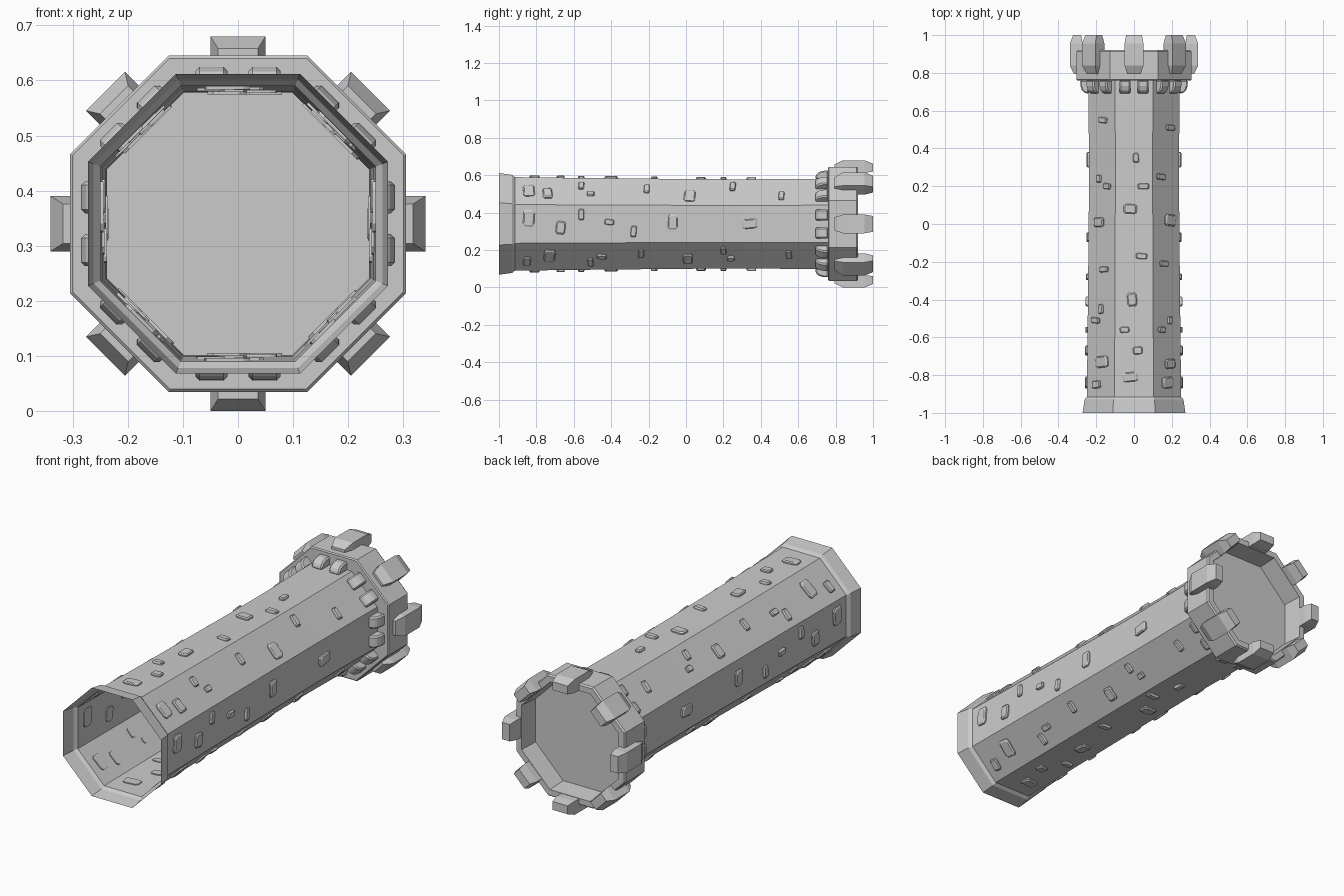
import bpy, bmesh, math, random
from mathutils import Vector

random.seed(4)
default_cube = bpy.data.objects.get("Cube")
if default_cube:
    bpy.data.objects.remove(default_cube)

AXIS_Z = 0.34
EIGHTH = math.pi / 4

stone = bpy.data.materials.new("grey_stone")
stone.use_nodes = True
grey = (0.6, 0.6, 0.6, 1)
stone.diffuse_color = grey
stone.node_tree.nodes["Principled BSDF"].inputs["Base Color"].default_value = grey


def place(angle, out, side, y):
    """Point at a distance out from the tower axis, shifted sideways along a wall."""
    c, s = math.cos(angle), math.sin(angle)
    return Vector((out * c - side * s, y, AXIS_Z + out * s + side * c))


def loft(bm, rings, start_cap=True, end_cap=True):
    """Skin a list of closed rings of points."""
    loops = [[bm.verts.new(p) for p in ring] for ring in rings]
    for a, b in zip(loops, loops[1:]):
        for i in range(len(a)):
            j = (i + 1) % len(a)
            bm.faces.new((a[i], a[j], b[j], b[i]))
    if start_cap:
        bm.faces.new(loops[0][::-1])
    if end_cap:
        bm.faces.new(loops[-1])


def finish(bm, name):
    bmesh.ops.recalc_face_normals(bm, faces=bm.faces[:])
    mesh = bpy.data.meshes.new(name)
    bm.to_mesh(mesh)
    bm.free()
    mesh.materials.append(stone)
    obj = bpy.data.objects.new(name, mesh)
    bpy.context.collection.objects.link(obj)
    return obj


def octagon(y, apothem):
    radius = apothem / math.cos(EIGHTH / 2)
    return [place((k + 0.5) * EIGHTH, radius, 0, y) for k in range(8)]


def octagon_part(name, profile, capped):
    bm = bmesh.new()
    loft(bm, [octagon(y, r) for y, r in profile], False, capped)
    return finish(bm, name)


# Hollow shaft with a flared foot, open at the foot
octagon_part("tower_shaft", [(-1, 0.272), (-0.93, 0.262), (-0.915, 0.25), (-0.6, 0.246),
                             (0, 0.24), (0.3, 0.238), (0.76, 0.242)], False)

# Wider crown with a sunken floor
octagon_part("tower_crown", [(0.76, 0.24), (0.76, 0.3), (0.765, 0.305), (0.912, 0.305),
                             (0.92, 0.299), (0.92, 0.27), (0.82, 0.262)], True)

# One battlement on each side of the crown
bm = bmesh.new()
for k in range(8):
    rings = []
    for y, half, inner, outer in [(0.795, 0.036, 0.285, 0.318), (0.84, 0.05, 0.272, 0.34),
                                  (0.955, 0.05, 0.272, 0.34), (1, 0.042, 0.28, 0.322)]:
        corners = [(inner, -half), (outer, -half), (outer, half), (inner, half)]
        rings.append([place(k * EIGHTH, r, s, y) for r, s in corners])
    loft(bm, rings)
finish(bm, "battlements")

# Two rounded brackets under each side of the crown
bracket = [(0.762, 0.238), (0.762, 0.285), (0.73, 0.284), (0.708, 0.276),
           (0.694, 0.262), (0.69, 0.238)]
bm = bmesh.new()
for k in range(8):
    for middle in (-0.048, 0.048):
        loft(bm, [[place(k * EIGHTH, r, middle + s, y) for y, r in bracket]
                  for s in (-0.029, 0.029)])
brackets = finish(bm, "crown_brackets")
bevel = brackets.modifiers.new("soft_edges", "BEVEL")
bevel.width = 0.007
bevel.segments = 1

# Raised stones in hundredths: along, sideways, length, width
walls = [
    [(-84, 3, 6, 9), (-67, -2, 5, 7), (-56, 5, 3, 6), (-41, 1, 5, 3),
     (-28, -4, 3, 6), (-7, 1, 5, 8), (34, 0, 8, 5)],
    [(-84, 0, 6, 8), (-74, -2, 5, 7), (-56, 4, 3, 5), (-51, -2, 4, 3),
     (-21, 2, 3, 6), (2, -3, 6, 8), (25, 4, 3, 6), (51, -3, 3, 6)],
    [(-81, 2, 5, 8), (-67, -2, 4, 5), (-56, 5, 3, 5), (-40, 1, 7, 5),
     (-17, -4, 3, 6), (8, 2, 5, 7), (20, -5, 3, 6), (35, -1, 5, 3)],
    [(-85, 3, 4, 6), (-73, -1, 6, 9), (-51, 4, 3, 6), (-45, 0, 5, 3),
     (-24, -2, 3, 6), (1, 2, 5, 7), (20, -4, 3, 5), (24, 2, 4, 3), (55, -1, 3, 6)],
]


def add_stone(bm, angle, facing, y, side, length, width, turn):
    wall = 0.239 + 0.011 * max(0, -y)
    # Clipped corners give each stone a worn outline
    a, b = length / 2, width / 2
    outline = [(a, b * 0.7), (a * 0.7, b), (-a * 0.7, b), (-a, b * 0.7),
               (-a, -b * 0.7), (-a * 0.7, -b), (a * 0.7, -b), (a, -b * 0.7)]
    c, s = math.cos(turn), math.sin(turn)
    rings = []
    for rise, scale in [(-0.004, 1), (0.007, 1), (0.012, 0.8)]:
        rings.append([place(angle, facing * (wall + rise), side + scale * (u * s + v * c),
                            y + scale * (u * c - v * s)) for u, v in outline])
    loft(bm, rings)


# Opposite walls carry mirrored stones
bm = bmesh.new()
for k, stones in enumerate(walls):
    for numbers in stones:
        y, side, length, width = (n / 100 for n in numbers)
        turn = random.uniform(-0.12, 0.12)
        for facing in (1, -1):
            add_stone(bm, k * EIGHTH, facing, y, side, length, width, turn)
finish(bm, "raised_stones")
